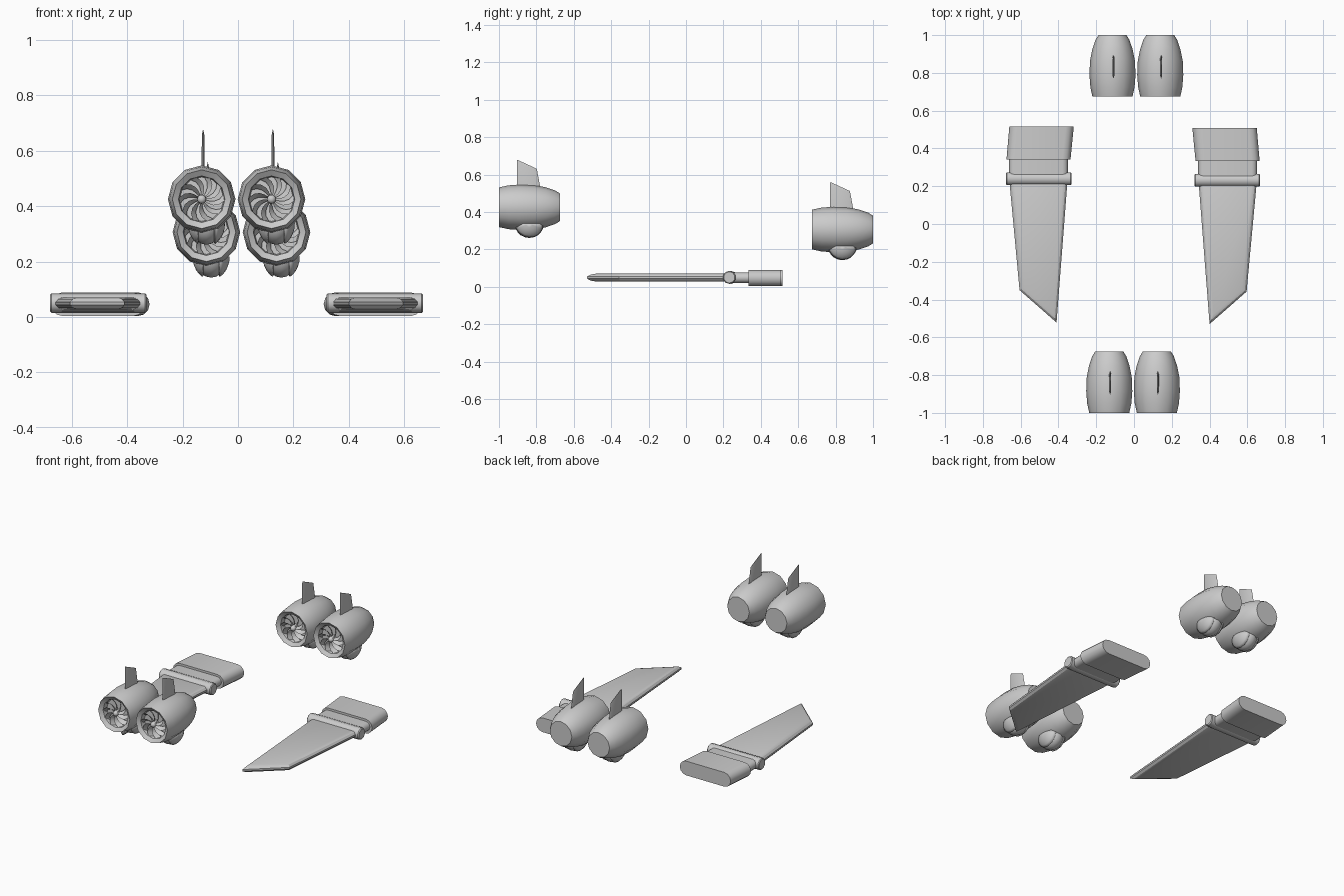
import bpy, bmesh, math
from mathutils import Vector

if "Cube" in bpy.data.objects:
    bpy.data.objects.remove(bpy.data.objects["Cube"])

grey = bpy.data.materials.new("plain grey")
grey.diffuse_color = (0.6, 0.6, 0.6, 1)
grey.use_nodes = True
grey.node_tree.nodes["Principled BSDF"].inputs["Base Color"].default_value = grey.diffuse_color


def finish(name, bm, angle=35, recalc=True):
    if recalc:
        bmesh.ops.recalc_face_normals(bm, faces=bm.faces)
    me = bpy.data.meshes.new(name)
    bm.to_mesh(me)
    bm.free()
    me.materials.append(grey)
    me.shade_smooth()
    me.set_sharp_from_angle(angle=math.radians(angle))
    ob = bpy.data.objects.new(name, me)
    bpy.context.collection.objects.link(ob)
    return ob


def loft(bm, rings):
    """Join equal-length rings of points and cap both ends."""
    vs = [[bm.verts.new(p) for p in r] for r in rings]
    n = len(vs[0])
    for a, b in zip(vs, vs[1:]):
        for i in range(n):
            j = (i + 1) % n
            bm.faces.new((a[i], a[j], b[j], b[i]))
    bm.faces.new(vs[0][::-1])
    bm.faces.new(vs[-1])


def inset(poly, d):
    """Shrink a counter-clockwise convex polygon by d."""
    out = []
    n = len(poly)
    for i in range(n):
        p = Vector(poly[i])
        e1 = (p - Vector(poly[i - 1])).normalized()
        e2 = (Vector(poly[(i + 1) % n]) - p).normalized()
        n1, n2 = Vector((-e1.y, e1.x)), Vector((-e2.y, e2.x))
        out.append(p + (n1 + n2) * d / (1 + n1.dot(n2)))
    return out


def stadium(x0, x1, y, hz, zc, seg=6):
    """Rounded-end cross-section across x at depth y."""
    pts = []
    for cx, start in ((x1 - hz, -90), (x0 + hz, 90)):
        for k in range(seg + 1):
            a = math.radians(start + 180 * k / seg)
            pts.append((cx + hz * math.cos(a), y, zc + hz * math.sin(a)))
    return pts


def wing(side, mirror):
    def place(bm):
        if mirror:
            for v in bm.verts:
                v.co.x = -v.co.x - 0.010
                v.co.y -= 0.008

    # Swept blade with rounded rim and slanted tip
    bm = bmesh.new()
    outline = [(-0.66, 0.23), (-0.606, -0.35), (-0.41, -0.522), (-0.352, 0.23)]
    levels = [(0.026, -0.022), (0.01, -0.016), (0, -0.005),
              (0, 0.005), (0.01, 0.016), (0.026, 0.022)]
    loft(bm, [[(p.x, p.y, 0.049 + z) for p in inset(outline, d)] for d, z in levels])
    place(bm)
    finish(side + "_wing_blade", bm, 25)

    # Neck between hinge bar and root
    bm = bmesh.new()
    loft(bm, [stadium(-0.661, -0.35, 0.22, 0.028, 0.048),
              stadium(-0.661, -0.35, 0.36, 0.028, 0.048)])
    place(bm)
    finish(side + "_wing_neck", bm)

    # Thick root block
    bm = bmesh.new()
    loft(bm, [stadium(-0.675, -0.336, 0.342, 0.043, 0.046),
              stadium(-0.660, -0.319, 0.515, 0.043, 0.046)])
    place(bm)
    finish(side + "_wing_root", bm)

    # Hinge bar across the wing
    bm = bmesh.new()
    rings = []
    for x, r in ((-0.678, 0.03), (-0.673, 0.035), (-0.335, 0.035), (-0.33, 0.03)):
        rings.append([(x, 0.24 + r * math.cos(a), 0.05 + r * math.sin(a))
                      for a in (math.tau * (k + 0.5) / 10 for k in range(10))])
    loft(bm, rings)
    place(bm)
    finish(side + "_hinge_bar", bm, 40)


def engine(tag, cx, cy, cz):
    # Barrel housing with open intake; y is measured from the intake rim
    bm = bmesh.new()
    profile = [(0.045, 0.080), (0.015, 0.084), (0, 0.106), (0.05, 0.117),
               (0.115, 0.122), (0.19, 0.119), (0.25, 0.107), (0.30, 0.090),
               (0.326, 0.074)]
    n = 12
    loft(bm, [[(cx + r * math.cos(math.tau * k / n), cy + y,
                cz + r * math.sin(math.tau * k / n)) for k in range(n)]
              for y, r in profile])
    finish(tag + "_housing", bm)

    # Fan: swirled, pitched blades
    bm = bmesh.new()
    for b in range(10):
        rows = []
        for s in range(5):
            t = s / 4
            r = 0.012 + 0.07 * t
            a = math.tau * b / 10 + 0.55 * t * t
            w = 0.42 - 0.12 * t
            rows.append([bm.verts.new((cx + r * math.cos(a + da), cy + dy,
                                       cz + r * math.sin(a + da)))
                         for da, dy in ((0, 0.014), (w, 0.036))])
        for p, q in zip(rows, rows[1:]):
            bm.faces.new((p[0], p[1], q[1], q[0]))
    finish(tag + "_fan_blades", bm)

    # Fan hub
    bm = bmesh.new()
    loft(bm, [[(cx + r * math.cos(math.tau * k / 10), cy + y,
                cz + r * math.sin(math.tau * k / 10)) for k in range(10)]
              for y, r in ((0.002, 0.004), (0.005, 0.011), (0.012, 0.016), (0.045, 0.017))])
    finish(tag + "_fan_hub", bm, 50)

    # Thin raked fin on top
    bm = bmesh.new()
    rings = []
    for y0, y1, z0, z1, h in ((0.096, 0.222, 0.10, 0.10, 0.0055),
                              (0.096, 0.205, 0.238, 0.192, 0.0045),
                              (0.098, 0.202, 0.254, 0.206, 0.001)):
        ring = []
        for x, t in ((0, 0), (h, 0.12), (h, 0.88), (0, 1), (-h, 0.88), (-h, 0.12)):
            ring.append((cx + 0.005 + x, cy + y0 + (y1 - y0) * t, cz + z0 + (z1 - z0) * t))
        rings.append(ring)
    loft(bm, rings)
    finish(tag + "_fin", bm, 25)

    # Ball slung below the housing
    bm = bmesh.new()
    bmesh.ops.create_uvsphere(bm, u_segments=16, v_segments=10, radius=1)
    for v in bm.verts:
        v.co = (cx + 0.017 + 0.060 * v.co.x, cy + 0.162 + 0.078 * v.co.y,
                cz - 0.088 + 0.076 * v.co.z)
    finish(tag + "_belly_ball", bm, 60)

    # Side shells that hug the ball, leaving a slot underneath
    for sgn, side in ((-1, "left"), (1, "right")):
        bm = bmesh.new()
        grid = []
        for i in range(6):
            a = math.radians(28 + 62 * i / 5)      # from the slot outward
            row = []
            for k in range(9):
                b = math.radians(-180 + 180 * k / 8)  # arc along y
                row.append(bm.verts.new((
                    cx + 0.017 + sgn * 0.067 * math.sin(a),
                    cy + 0.162 + 0.085 * math.cos(a) * math.cos(b),
                    cz - 0.088 + 0.083 * math.cos(a) * math.sin(b))))
            grid.append(row)
        for p, q in zip(grid, grid[1:]):
            for k in range(8):
                bm.faces.new((p[k], p[k + 1], q[k + 1], q[k]))
        bmesh.ops.remove_doubles(bm, verts=bm.verts, dist=1e-4)
        bmesh.ops.recalc_face_normals(bm, faces=bm.faces)
        ob = finish(tag + "_" + side + "_belly_shell", bm, 50)
        mod = ob.modifiers.new("thickness", "SOLIDIFY")
        mod.thickness = 0.005


wing("left", False)
wing("right", True)

# Two engine pairs, front and rear
for tag, x, y, z in (("front_left_engine", -0.131, -1.0, 0.425),
                     ("front_right_engine", 0.121, -1.0, 0.425),
                     ("rear_left_engine", -0.114, 0.674, 0.306),
                     ("rear_right_engine", 0.139, 0.674, 0.306)):
    engine(tag, x, y, z)
